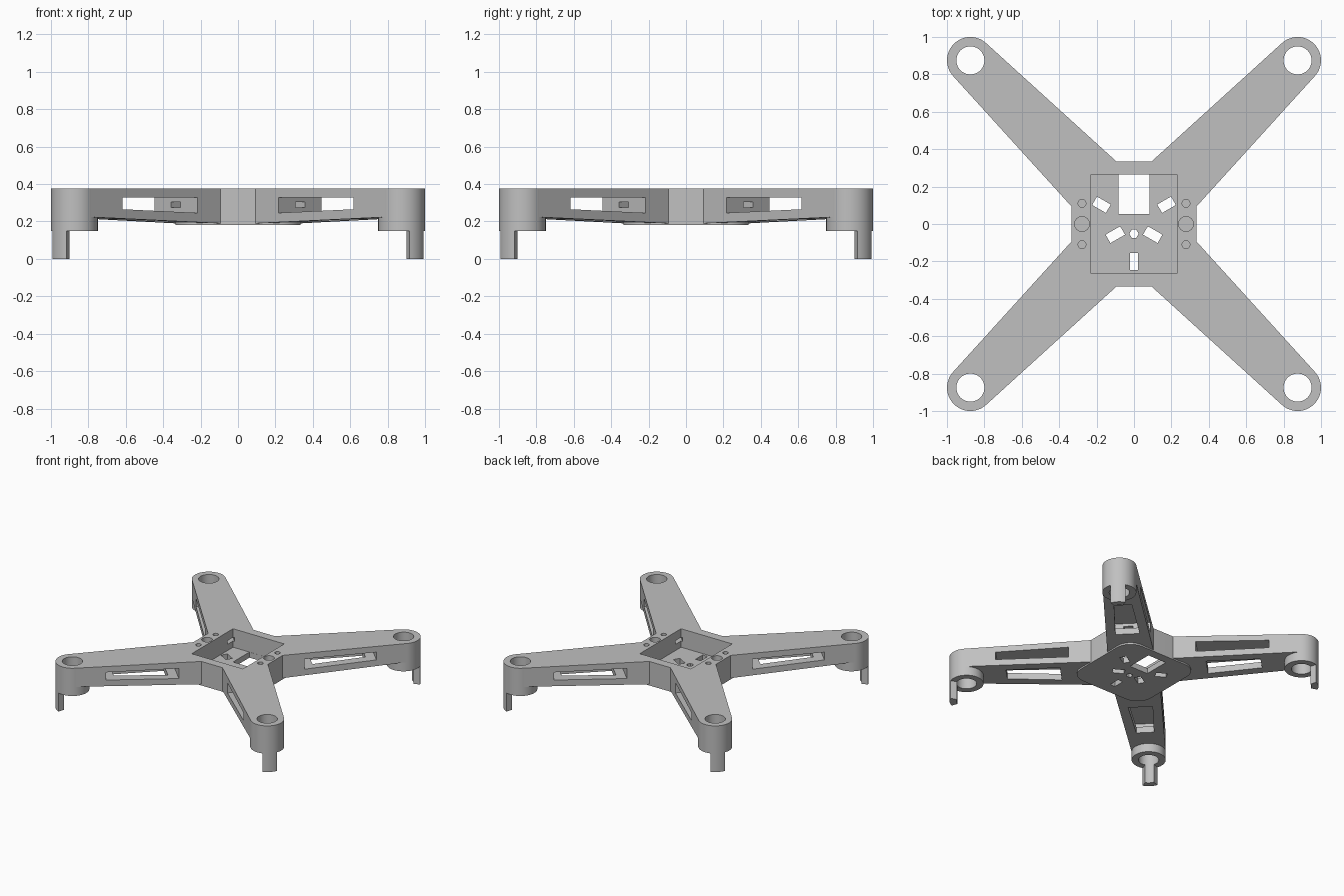
import bpy, bmesh
from math import sin, cos, pi, radians
from mathutils import Matrix

cube = bpy.data.objects.get("Cube")
if cube:
    bpy.data.objects.remove(cube, do_unlink=True)

grey = bpy.data.materials.new("light grey plastic")
grey.use_nodes = True
colour = (0.53, 0.53, 0.53, 1)
grey.diffuse_color = colour
grey.node_tree.nodes["Principled BSDF"].inputs["Base Color"].default_value = colour

TOP = 0.375        # top of the frame
HUB = 0.335        # half width of the hub
ROOT, MOTOR = 0.304, 1.237   # distances along the arm diagonal
DIAGONAL = Matrix.Rotation(pi / 4, 4, 'Z')


def prism(name, outline, bottom, top, turn=None):
    """Extrude an outline; bottom may be a function of the first coordinate."""
    bm = bmesh.new()
    low = [bm.verts.new((u, v, bottom(u) if callable(bottom) else bottom)) for u, v in outline]
    high = [bm.verts.new((u, v, top)) for u, v in outline]
    bm.faces.new(low[::-1])
    bm.faces.new(high)
    for i in range(len(low)):
        j = (i + 1) % len(low)
        bm.faces.new((low[i], low[j], high[j], high[i]))
    if turn:
        bm.transform(turn)
    bmesh.ops.recalc_face_normals(bm, faces=bm.faces[:])
    mesh = bpy.data.meshes.new(name)
    bm.to_mesh(mesh)
    bm.free()
    mesh.materials.append(grey)
    obj = bpy.data.objects.new(name, mesh)
    bpy.context.collection.objects.link(obj)
    return obj


def arc(x, y, r, start, end, steps):
    return [(x + r * cos(start + (end - start) * i / steps),
             y + r * sin(start + (end - start) * i / steps)) for i in range(steps + 1)]


def circle(x, y, r, sides=48):
    return arc(x, y, r, 0, 2 * pi, sides)[:-1]


def rect(x, y, w, h, degrees=0):
    c, s = cos(radians(degrees)), sin(radians(degrees))
    corners = ((-w / 2, -h / 2), (w / 2, -h / 2), (w / 2, h / 2), (-w / 2, h / 2))
    return [(x + a * c - b * s, y + a * s + b * c) for a, b in corners]


def bake(obj):
    """Apply all modifiers of an object."""
    deps = bpy.context.evaluated_depsgraph_get()
    mesh = bpy.data.meshes.new_from_object(obj.evaluated_get(deps))
    obj.modifiers.clear()
    obj.data = mesh


def cut(obj, outline, bottom, top, turn=None):
    cutter = prism("cutter", outline, bottom, top, turn)
    cutter.hide_render = True
    mod = obj.modifiers.new("cut", 'BOOLEAN')
    mod.operation = 'DIFFERENCE'
    mod.solver = 'EXACT'
    mod.object = cutter
    bake(obj)
    bpy.data.objects.remove(cutter, do_unlink=True)


def four_fold(obj):
    mod = obj.modifiers.new("mirror", 'MIRROR')
    mod.use_axis = (True, True, False)
    mod.use_mirror_merge = False
    bake(obj)


def arm_bottom(u):
    return 0.19 + (u - ROOT) * 0.036


def arm_floor(u):
    return arm_bottom(u) + 0.05


cavity = rect(0, 0, 0.46, 0.53)
wire_hole = rect(0.4, 0, 0.2, 0.07)

# Tapered arms with a sloping underside
arm = prism("arms", [(ROOT, -0.17), (MOTOR, -0.125), (MOTOR, 0.125), (ROOT, 0.17)],
            arm_bottom, TOP, DIAGONAL)
cut(arm, rect(0.74, 0, 0.54, 0.6), arm_floor, 0.328, DIAGONAL)             # side slot
cut(arm, [(0.54, -0.09), (0.94, -0.065), (0.94, 0.065), (0.54, 0.09)],
    0.1, 0.29, DIAGONAL)                                                   # underside window
cut(arm, cavity, 0.225, 0.5)
cut(arm, wire_hole, 0.275, 0.305, DIAGONAL)
cut(arm, circle(MOTOR, 0, 0.1), 0.1, 0.5, DIAGONAL)
four_fold(arm)

# Motor mounts: open tubes at the arm ends
mount = prism("motor_mounts", circle(MOTOR, 0, 0.125), 0.15, TOP, DIAGONAL)
cut(mount, circle(MOTOR, 0, 0.075), 0.1, 0.5, DIAGONAL)
four_fold(mount)

# Legs: outward segments of the tube wall
half = radians(25.5)
leg = prism("legs", arc(MOTOR, 0, 0.125, -half, half, 8) + arc(MOTOR, 0, 0.075, half, -half, 8),
            0, 0.15, DIAGONAL)
four_fold(leg)

# Hub: rounded square box, open at the top
radius = 0.13
inner = HUB - radius
outline = []
for k, (sx, sy) in enumerate(((1, 1), (-1, 1), (-1, -1), (1, -1))):
    outline += arc(sx * inner, sy * inner, radius, k * pi / 2, (k + 1) * pi / 2, 10)
hub = prism("hub", outline, 0.18, TOP)
cut(hub, cavity, 0.225, 0.5)
for k in range(4):
    # match the mirrored arms
    cut(hub, wire_hole, 0.275, 0.305, Matrix.Rotation(pi / 4 + k * pi / 2, 4, 'Z'))

# Openings in the hub floor
floor_holes = [rect(0, 0.159, 0.165, 0.21), rect(0, -0.2, 0.045, 0.09),
               circle(0, -0.052, 0.025, 6)]
for side in (-1, 1):
    floor_holes.append(rect(side * 0.1, -0.057, 0.09, 0.052, -30 * side))
    floor_holes.append(rect(side * 0.174, 0.103, 0.085, 0.052, 30 * side))
for hole in floor_holes:
    cut(hub, hole, 0.1, 0.26)

# Blind screw holes in the hub rim
for side in (-1, 1):
    for y, r in ((0, 0.04), (0.11, 0.021), (-0.11, 0.021)):
        cut(hub, circle(side * 0.278, y, r, 24), 0.225, 0.5)

# Smooth the round walls, keep edges sharp
bpy.ops.object.select_all(action='DESELECT')
for obj in (arm, mount, leg, hub):
    obj.select_set(True)
bpy.context.view_layer.objects.active = hub
bpy.ops.object.shade_smooth_by_angle(angle=radians(30))
